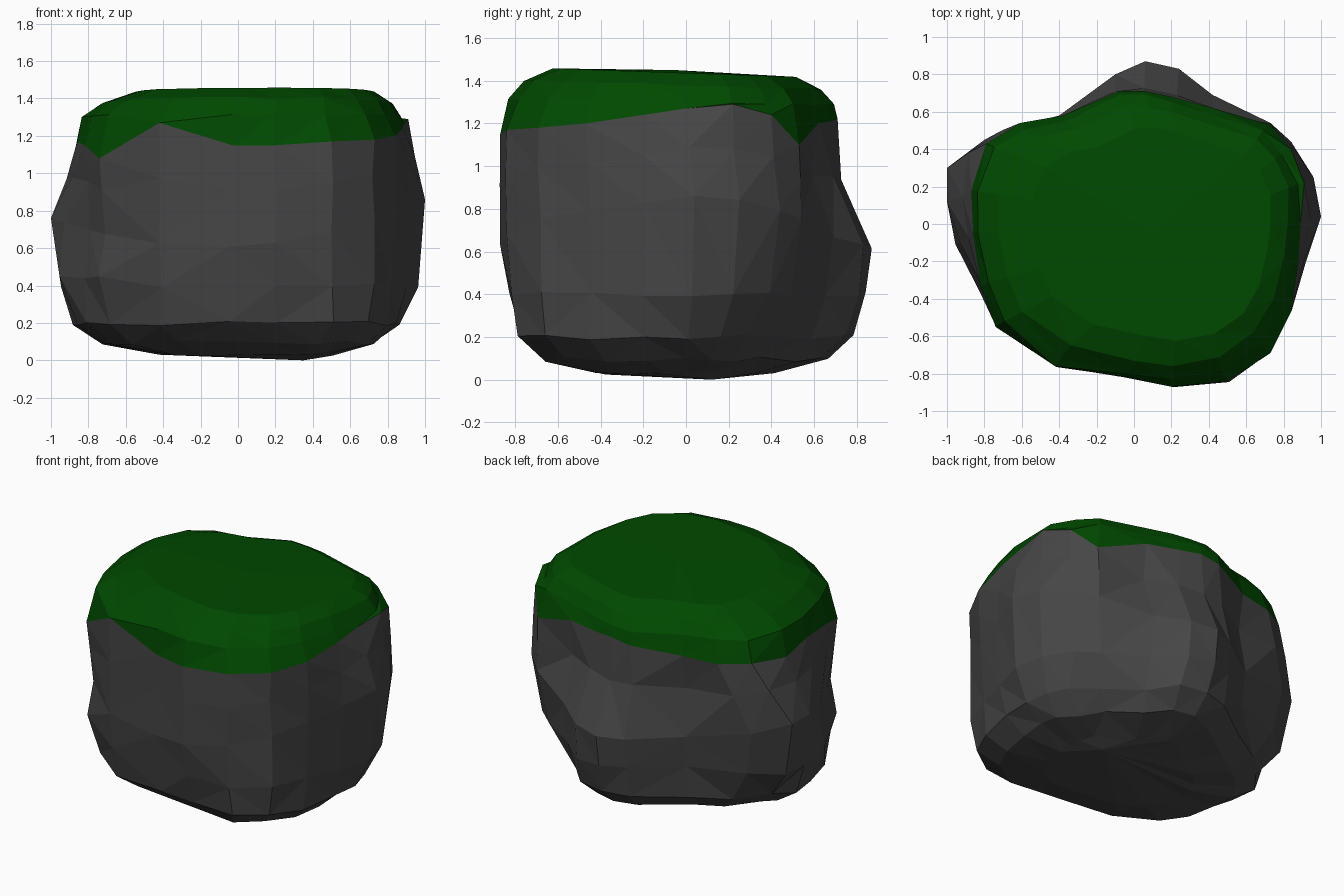
import bpy
import bmesh
import random
from mathutils import Vector

random.seed(4)

cube = bpy.data.objects.get("Cube")
if cube:
    bpy.data.objects.remove(cube, do_unlink=True)


def make_material(name, rgb):
    material = bpy.data.materials.new(name)
    material.use_nodes = True
    colour = (*rgb, 1.0)
    material.diffuse_color = colour
    material.node_tree.nodes["Principled BSDF"].inputs["Base Color"].default_value = colour
    return material


# Lower edge of the moss, counter-clockwise from the left side
MOSS_EDGE = [
    (.89, 0, 1.27), (.91, .22, 1.29), (.84, .4, 1.24), (.73, .53, 1.1),
    (.42, .62, 1.2), (.2, .68, 1.21), (.06, .71, 1.22), (-.08, .71, 1.2),
    (-.38, .58, 1.16), (-.61, .54, 1.15), (-.79, .43, 1.16), (-.87, .18, 1.13),
    (-.86, -.05, 1.17), (-.82, -.33, 1.15), (-.74, -.55, 1.08), (-.42, -.76, 1.27),
    (-.03, -.82, 1.15), (.2, -.87, 1.15), (.5, -.84, 1.17), (.73, -.69, 1.18),
    (.84, -.47, 1.2), (.88, -.2, 1.24)]

# Widest outline of the stone: bulges at the sides and back, a dent front right
WAIST = [
    (1, .04), (.96, .25), (.84, .44), (.73, .54), (.42, .69), (.24, .83),
    (.06, .87), (-.1, .8), (-.4, .58), (-.8, .45), (-1, .3), (-1, .12),
    (-.93, -.1), (-.79, -.37), (-.71, -.52), (-.42, -.76), (-.05, -.82),
    (.2, -.87), (.5, -.84), (.73, -.68), (.84, -.45), (.92, -.2)]

# Outline just above the rounded underside
FOOT = [
    (.87, 0), (.84, .15), (.74, .28), (.6, .4), (.4, .6), (.25, .74),
    (.08, .78), (-.1, .73), (-.4, .52), (-.63, .38), (-.8, .2), (-.87, .08),
    (-.87, -.1), (-.8, -.32), (-.69, -.5), (-.4, -.71), (-.05, -.75),
    (.2, -.78), (.5, -.78), (.7, -.67), (.8, -.45), (.86, -.2)]

moss_edge = [Vector(p) for p in MOSS_EDGE]
waist = [Vector((x, y, .61 + .2 * x * x + .05 * x)) for x, y in WAIST]
foot = [Vector((x, y, .2)) for x, y in FOOT]


def blend(a, b, t):
    return [p.lerp(q, t) for p, q in zip(a, b)]


def level(ring, z, scale, shift=0.0, tilt=0.0, rounding=0.0):
    """Flatten a ring to one height, scaled, with its diagonal corners drawn in."""
    result = []
    for p in ring:
        s = scale * (1 - rounding * abs(p.x * p.y))
        result.append(Vector((p.x * s + shift, p.y * s, z + tilt * p.y * s)))
    return result


def roughen(ring, amount):
    return [p + Vector([random.uniform(-amount, amount) for _ in range(3)]) for p in ring]


# Low bulge under the dent at the front right corner
knee = level(blend(foot, waist, .65), .4, 1)
for i in (12, 13, 14):
    knee[i] = Vector((knee[i].x * 1.05, knee[i].y * 1.05, .45))

# The back ridge falls away steeply below the moss
neck = blend(moss_edge, waist, .45)
for p in neck:
    if p.y > .55:
        p.y -= .05

# Rings from the underside up to the crown
stone_rings = [
    roughen(level(foot, .035, .54, .04), .012),
    roughen(level(foot, .095, .84, .01), .012),
    roughen(foot, .014),
    roughen(knee, .012),
    waist,
    roughen(neck, .012),
]
moss_rings = [
    roughen(level(moss_edge, 1.3, .98, tilt=-.02, rounding=.11), .005),
    roughen(level(moss_edge, 1.378, .89, .03, -.035, .11), .006),
    level(moss_edge, 1.436, .73, .08, -.035, .1),
]
rings = stone_rings + [moss_edge] + moss_rings
moss_start = len(stone_rings)

# Skin the rings and close both ends
bm = bmesh.new()
loops = [[bm.verts.new(p) for p in ring] for ring in rings]
count = len(waist)
for r in range(len(loops) - 1):
    low, high = loops[r], loops[r + 1]
    for i in range(count):
        j = (i + 1) % count
        face = bm.faces.new((low[i], low[j], high[j], high[i]))
        face.material_index = int(r >= moss_start)
for loop, tip, slot in ((loops[0], (.35, .12, 0), 0), (loops[-1], (.1, -.05, 1.45), 1)):
    centre = bm.verts.new(tip)
    for i in range(count):
        face = bm.faces.new((loop[i], loop[(i + 1) % count], centre))
        face.material_index = slot
bmesh.ops.triangulate(bm, faces=bm.faces[:], quad_method='SHORT_EDGE')
bmesh.ops.recalc_face_normals(bm, faces=bm.faces[:])

mesh = bpy.data.meshes.new("mossy_rock")
bm.to_mesh(mesh)
bm.free()
mesh.materials.append(make_material("grey_stone", (.061, .061, .061)))
mesh.materials.append(make_material("green_moss", (.0, .066, .0)))
rock = bpy.data.objects.new("mossy_rock", mesh)
bpy.context.scene.collection.objects.link(rock)
